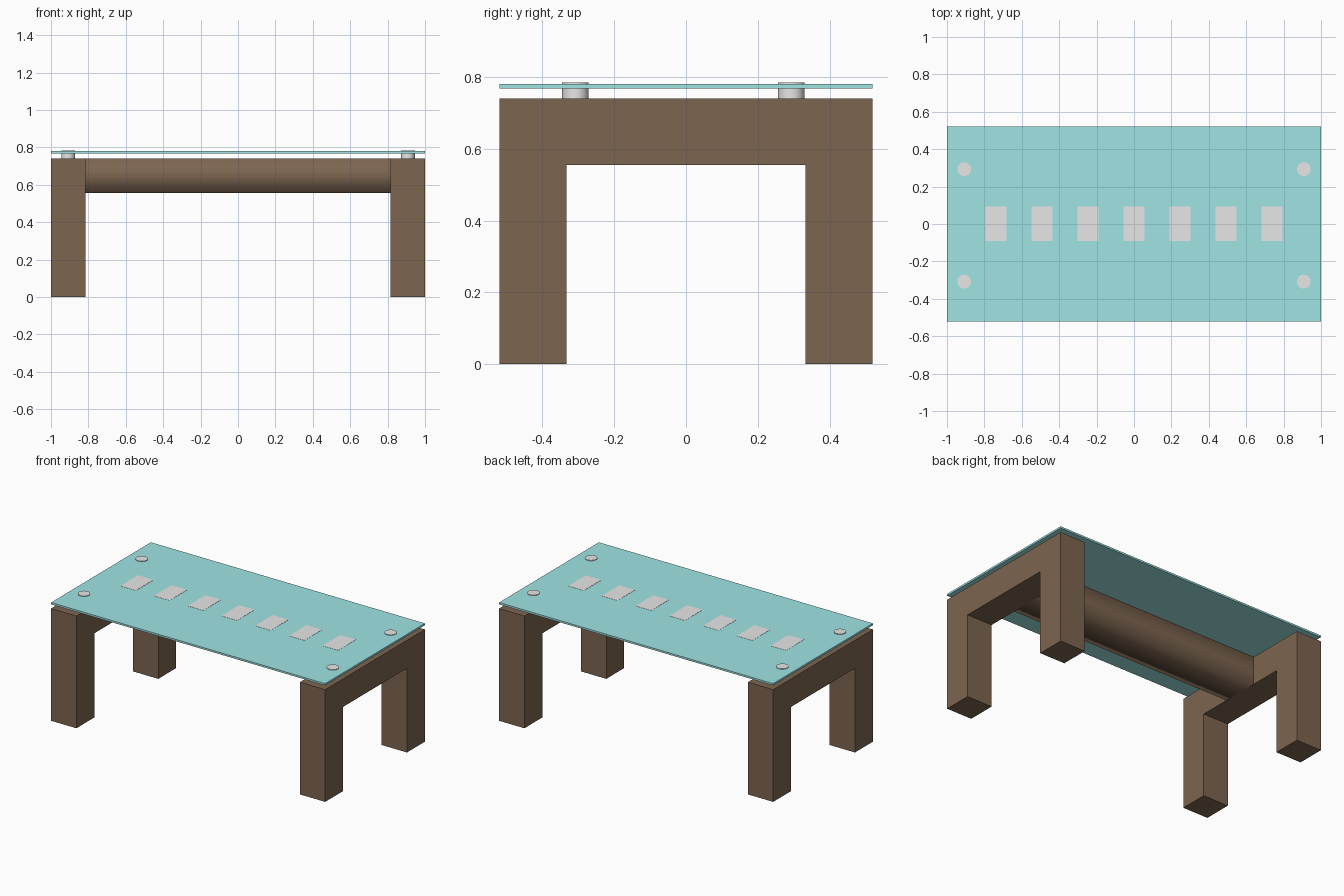
import bpy, bmesh, math

if "Cube" in bpy.data.objects:
    bpy.data.objects.remove(bpy.data.objects["Cube"])


def material(name, rgb):
    m = bpy.data.materials.new(name)
    m.diffuse_color = (*rgb, 1)
    m.use_nodes = True
    m.node_tree.nodes["Principled BSDF"].inputs["Base Color"].default_value = m.diffuse_color
    return m


WOOD = material("brown_wood", (0.205, 0.13, 0.08))
GLASS = material("teal_glass", (0.35, 0.78, 0.78))
METAL = material("pale_grey", (0.8, 0.8, 0.8))


def finish(name, bm, mat):
    bmesh.ops.recalc_face_normals(bm, faces=bm.faces)
    me = bpy.data.meshes.new(name)
    bm.to_mesh(me)
    bm.free()
    me.materials.append(mat)
    ob = bpy.data.objects.new(name, me)
    bpy.context.collection.objects.link(ob)
    return ob


def box(name, lo, hi, mat):
    bm = bmesh.new()
    bmesh.ops.create_cube(bm, size=1)
    for v in bm.verts:
        v.co = [lo[i] if v.co[i] < 0 else hi[i] for i in range(3)]
    return finish(name, bm, mat)


# End frames: an upside-down U profile extruded along x
W, IN, TOP, UNDER, XIN = 0.52, 0.333, 0.74, 0.555, 0.815
profile = [(-W, 0), (-IN, 0), (-IN, UNDER), (IN, UNDER),
           (IN, 0), (W, 0), (W, TOP), (-W, TOP)]
for side, label in ((-1, "left"), (1, "right")):
    bm = bmesh.new()
    face = bm.faces.new([bm.verts.new((side * XIN, y, z)) for y, z in profile])
    ext = bmesh.ops.extrude_face_region(bm, geom=[face], use_keep_orig=True)
    for g in ext["geom"]:
        if isinstance(g, bmesh.types.BMVert):
            g.co.x = side
    finish(label + "_leg_frame", bm, WOOD)

# Central beam joining the frames, softly shaded across its long edges
beam = box("centre_beam", (-XIN, -0.125, UNDER), (XIN, 0.125, TOP), WOOD)
for p in beam.data.polygons:
    p.use_smooth = abs(p.normal.x) < 0.5
for_edges = beam.data.edges
for e in for_edges:
    a, b = (beam.data.vertices[i].co for i in e.vertices)
    e.use_edge_sharp = abs(a.x - b.x) < 0.01

# Glass top
box("glass_top", (-1, -W, 0.768), (1, W, 0.78), GLASS)

# Inlaid plates along the middle of the glass
for i in range(-3, 4):
    x = i * 0.246
    box(f"inlay_plate_{i + 4}", (x - 0.057, -0.092, 0.776),
        (x + 0.057, 0.093, 0.781), METAL)

# Round standoffs carrying the glass
for sx in (-1, 1):
    for y in (-0.308, 0.293):
        bpy.ops.mesh.primitive_cylinder_add(
            vertices=32, radius=0.037, depth=0.044,
            location=(sx * 0.908, y, 0.762))
        ob = bpy.context.object
        ob.name = "standoff"
        ob.data.materials.append(METAL)
        bpy.ops.object.shade_smooth_by_angle(angle=math.radians(40))
